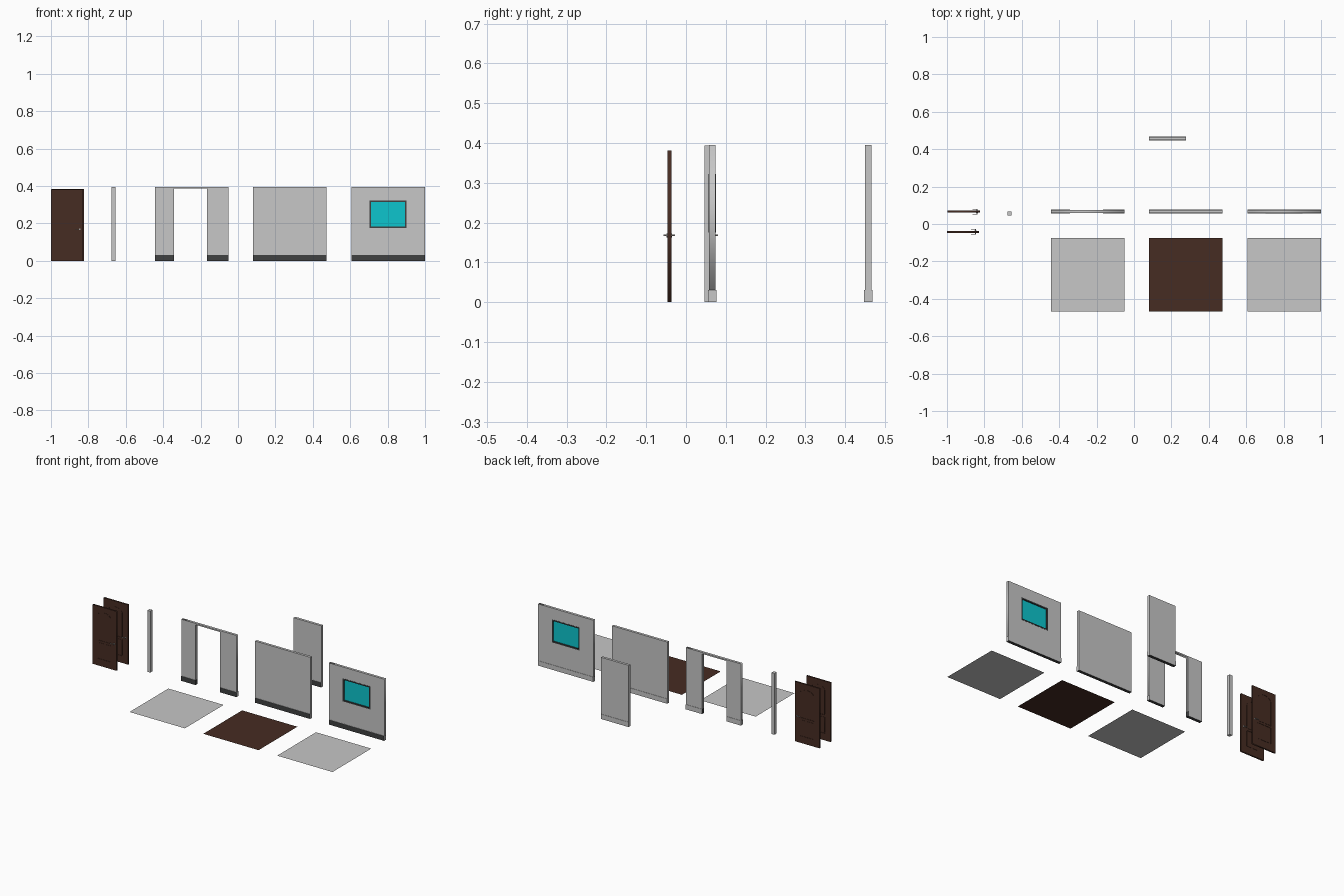
import bpy, bmesh, math
from mathutils import Matrix

if "Cube" in bpy.data.objects:
    bpy.data.objects.remove(bpy.data.objects["Cube"])


def material(name, r, g, b):
    m = bpy.data.materials.new(name)
    m.diffuse_color = (r, g, b, 1)
    m.use_nodes = True
    m.node_tree.nodes["Principled BSDF"].inputs["Base Color"].default_value = m.diffuse_color
    return m


PLASTER = material("pale grey plaster", 0.57, 0.57, 0.57)
DARK = material("charcoal trim", 0.05, 0.052, 0.053)
WOOD = material("dark brown wood", 0.062, 0.025, 0.016)
GLASS = material("turquoise glass", 0.004, 0.56, 0.61)
METAL = material("grey metal", 0.35, 0.33, 0.31)


def add_mesh(name, bm, *mats):
    me = bpy.data.meshes.new(name)
    bm.normal_update()
    bm.to_mesh(me)
    bm.free()
    ob = bpy.data.objects.new(name, me)
    bpy.context.collection.objects.link(ob)
    for m in mats:
        me.materials.append(m)
    return ob


def box(name, x0, x1, y0, y1, z0, z1, mat):
    bm = bmesh.new()
    bmesh.ops.create_cube(bm, size=1, matrix=Matrix.Translation(
        ((x0 + x1) / 2, (y0 + y1) / 2, (z0 + z1) / 2)) @ Matrix.Diagonal((x1 - x0, y1 - y0, z1 - z0, 1)))
    return add_mesh(name, bm, mat)


def rect(x0, x1, z0, z1):
    return [(x0, z0), (x1, z0), (x1, z1), (x0, z1)]


def sheet(name, outlines, y, thick, mat):
    """Upright slab in x-z from an outline plus optional hole outlines."""
    cu = bpy.data.curves.new(name, 'CURVE')
    cu.dimensions, cu.fill_mode, cu.extrude = '2D', 'BOTH', thick / 2
    for pts in outlines:
        sp = cu.splines.new('POLY')
        sp.points.add(len(pts) - 1)
        for p, (x, z) in zip(sp.points, pts):
            p.co = (x, z, 0, 1)
        sp.use_cyclic_u = True
    tmp = bpy.data.objects.new("temp", cu)
    bpy.context.collection.objects.link(tmp)
    bpy.context.view_layer.update()
    me = bpy.data.meshes.new_from_object(tmp.evaluated_get(bpy.context.evaluated_depsgraph_get()))
    bm = bmesh.new()
    bm.from_mesh(me)
    bpy.data.objects.remove(tmp)
    bpy.data.meshes.remove(me)
    bmesh.ops.remove_doubles(bm, verts=bm.verts, dist=1e-5)
    bm.transform(Matrix.Translation((0, y, 0)) @ Matrix.Rotation(math.pi / 2, 4, 'X'))
    bmesh.ops.recalc_face_normals(bm, faces=bm.faces)
    for f in bm.faces:
        f.material_index = 0
    return add_mesh(name, bm, mat)


H, BASE, T, TB = 0.395, 0.031, 0.0165, 0.0205   # wall height, base height, thicknesses
WY, BY = 0.066, 0.458                           # wall row and back wall y


def baseboard(name, x0, x1, y, jambs=()):
    """Base strip: dark on front, underside and doorway jambs, plaster elsewhere."""
    ob = box(name, x0, x1, y - TB / 2, y + TB / 2, 0, BASE, PLASTER)
    ob.data.materials.append(DARK)
    for p in ob.data.polygons:
        n = p.normal
        if n.y < -0.5 or n.z < -0.5 or any(n.x * s > 0.5 for s in jambs):
            p.material_index = 1


# Doorway wall
sheet("doorway_wall", [[(-0.443, BASE), (-0.341, BASE), (-0.341, 0.386), (-0.167, 0.386),
                        (-0.167, BASE), (-0.051, BASE), (-0.051, H), (-0.443, H)]], WY, T, PLASTER)
baseboard("doorway_base_left", -0.443, -0.341, WY, (1,))
baseboard("doorway_base_right", -0.167, -0.051, WY, (-1,))

# Plain wall and narrow back wall
for name, x0, x1, y in (("plain_wall", 0.081, 0.474, WY), ("narrow_wall", 0.081, 0.277, BY)):
    box(name, x0, x1, y - T / 2, y + T / 2, BASE, H, PLASTER)
    baseboard(name + "_base", x0, x1, y)

# Window wall with frame and recessed pane
hole = rect(0.704, 0.901, 0.175, 0.322)
pane = rect(0.712, 0.893, 0.183, 0.314)
sheet("window_wall", [rect(0.606, 0.999, BASE, H), hole], WY, T, PLASTER)
baseboard("window_wall_base", 0.606, 0.999, WY)
sheet("window_frame", [hole, pane], WY, 0.019, DARK)
sheet("window_pane", [pane], WY, 0.003, GLASS)

# Corner post
box("corner_post", -0.676, -0.655, 0.046, 0.068, 0, H - 0.001, PLASTER)

# Floor tiles (flat sheets)
for name, x0, mat in (("floor_left", -0.443, PLASTER), ("floor_wood", 0.081, WOOD),
                      ("floor_right", 0.606, PLASTER)):
    bm = bmesh.new()
    bm.faces.new([bm.verts.new((x, y, 0)) for x, y in
                  rect(x0, x0 + 0.393, -0.468, -0.074)])
    add_mesh(name, bm, mat)


def handle(name, x, y, z, s):
    """Lever handle on one door side; s is the facing direction in y."""
    bm = bmesh.new()
    for r, d0, d1 in ((0.005, 0.004, 0.0065), (0.0022, 0.006, 0.013)):
        bmesh.ops.create_cone(bm, cap_ends=True, segments=16, radius1=r, radius2=r, depth=d1 - d0,
                              matrix=Matrix.Translation((x, y + s * (d0 + d1) / 2, z))
                              @ Matrix.Rotation(math.pi / 2, 4, 'X'))
    bmesh.ops.create_cube(bm, size=1, matrix=Matrix.Translation((x - 0.011, y + s * 0.013, z))
                          @ Matrix.Diagonal((0.026, 0.003, 0.004, 1)))
    add_mesh(name, bm, METAL)


def door(name, x0, w, h, y, arched):
    """Door slab with recessed outlines around two raised panels, handles both sides."""
    def panel(inset):
        a, b = x0 + 0.037 + inset, x0 + w - 0.039 - inset
        z0, z1 = 0.163 + inset, 0.322 - inset * 0.6
        mid, half, rise = (a + b) / 2, (b - a) / 2, 0.029 - inset * 0.4
        top = [(mid + half * math.cos(t), z1 + rise * math.sin(t))
               for t in (math.pi * i / 12 for i in range(13))]
        if not arched:
            top = [(b, 0.345 - inset), (a, 0.345 - inset)]
        return [(a, z0), (b, z0)] + top, rect(a, b, 0.045 + inset, 0.152 - inset)
    sheet(name + "_slab", [rect(x0, x0 + w, 0, h), *panel(0)], y, 0.010, WOOD)
    for i, p in enumerate(panel(-0.0005)):
        sheet(f"{name}_recess_{i}", [p], y, 0.006, WOOD)
    for i, p in enumerate(panel(0.004)):
        sheet(f"{name}_panel_{i}", [p], y, 0.009, WOOD)
    for s in (-1, 1):
        handle(f"{name}_handle_{s}", x0 + w - 0.017, y, 0.168, s)


# Two doors, one behind the other
door("front_door", -1.0, 0.170, 0.381, -0.042, True)
door("back_door", -0.997, 0.174, 0.384, 0.066, True)
